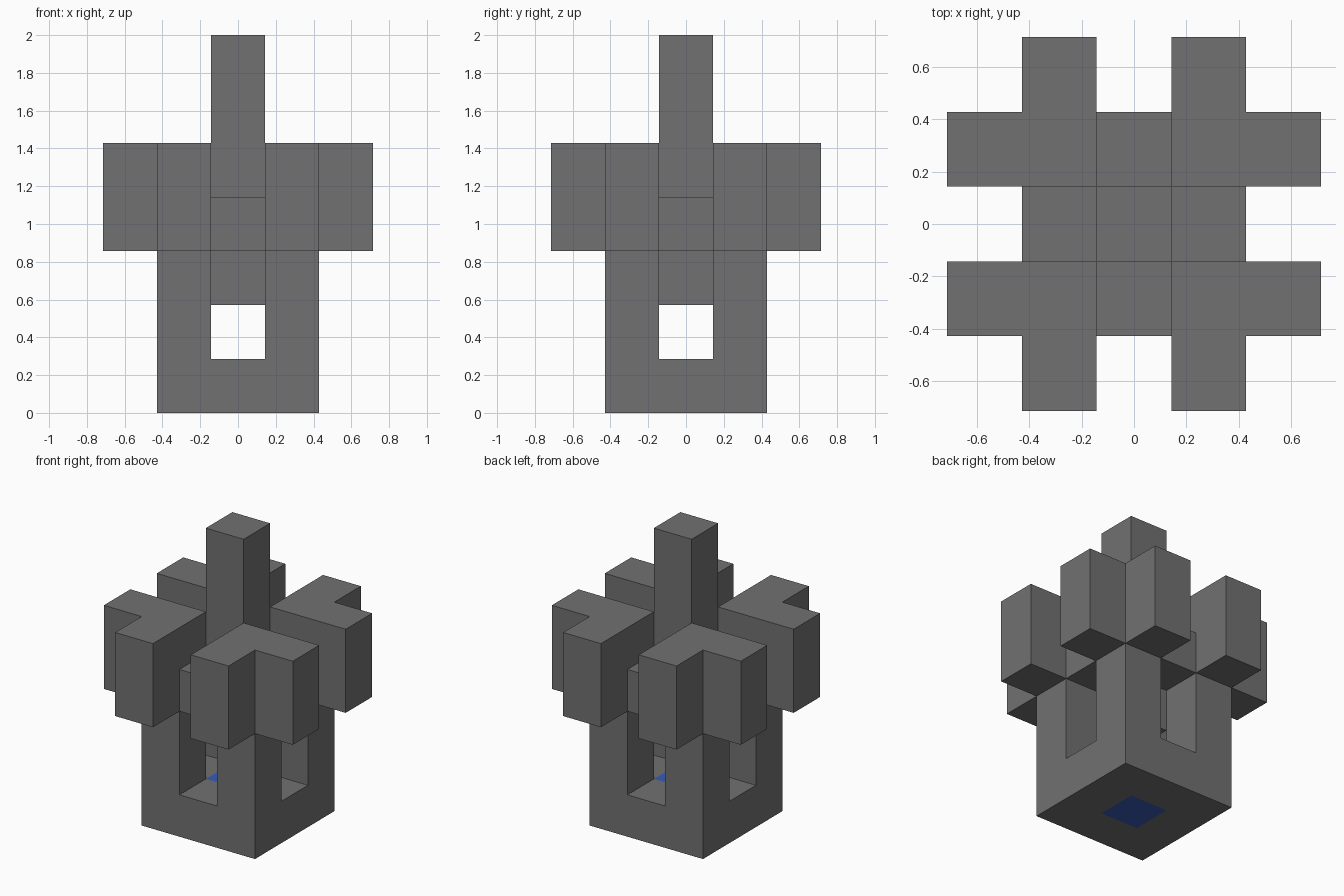
import bpy
import bmesh

old = bpy.data.objects.get("Cube")
if old:
    bpy.data.objects.remove(old, do_unlink=True)

U = 2 / 7  # every part sits on this module


def material(name, rgb):
    mat = bpy.data.materials.new(name)
    mat.use_nodes = True
    mat.diffuse_color = (*rgb, 1)
    mat.node_tree.nodes["Principled BSDF"].inputs["Base Color"].default_value = (*rgb, 1)
    return mat


grey = material("stone_grey", (0.17, 0.165, 0.165))
blue = material("core_blue", (0.04, 0.105, 0.47))


def finish(name, bm, *mats):
    bmesh.ops.recalc_face_normals(bm, faces=bm.faces)
    mesh = bpy.data.meshes.new(name)
    bm.to_mesh(mesh)
    bm.free()
    for mat in mats:
        mesh.materials.append(mat)
    obj = bpy.data.objects.new(name, mesh)
    bpy.context.collection.objects.link(obj)
    return obj


def prism(name, outline, bottom, top):
    """Extrude a plan outline, given in modules, between two heights."""
    bm = bmesh.new()
    face = bm.faces.new([bm.verts.new((x * U, y * U, bottom * U)) for x, y in outline])
    grown = bmesh.ops.extrude_face_region(bm, geom=[face])["geom"]
    verts = [v for v in grown if isinstance(v, bmesh.types.BMVert)]
    bmesh.ops.translate(bm, verts=verts, vec=(0, 0, (top - bottom) * U))
    return finish(name, bm, grey)


def square(x, y):
    return [(x - .5, y - .5), (x + .5, y - .5), (x + .5, y + .5), (x - .5, y + .5)]


# Base slab, cut in thirds so its middle square is blue above and below
bm = bmesh.new()
bmesh.ops.create_cube(bm, size=1)
bmesh.ops.scale(bm, vec=(3 * U, 3 * U, U), verts=bm.verts)
bmesh.ops.translate(bm, vec=(0, 0, U / 2), verts=bm.verts)
for axis in ((1, 0, 0), (0, 1, 0)):
    for side in (-.5, .5):
        bmesh.ops.bisect_plane(bm, geom=bm.verts[:] + bm.edges[:] + bm.faces[:],
                               plane_co=[a * side * U for a in axis], plane_no=axis)
for face in bm.faces:
    centre = face.calc_center_median()
    face.material_index = int(max(abs(centre.x), abs(centre.y)) < U / 2)
finish("base", bm, grey, blue)

# Four corner pillars, each carrying an L-shaped head
head = [(.5, .5), (1.5, .5), (2.5, .5), (2.5, 1.5), (1.5, 1.5), (1.5, 2.5), (.5, 2.5)]
for sx, left in ((1, "left"), (-1, "right")):
    for sy, front in ((1, "back"), (-1, "front")):
        prism(f"{front}_{left}_pillar", square(sx, sy), 1, 3)
        prism(f"{front}_{left}_head", [(x * sx, y * sy) for x, y in head], 3, 5)

# Low bridges between the heads
for name, x, y in (("front", 0, -1), ("back", 0, 1), ("left", 1, 0), ("right", -1, 0)):
    prism(f"{name}_bridge", square(x, y), 3, 4)

# Central spire, hanging below the bridges
prism("spire", square(0, 0), 2, 7)
